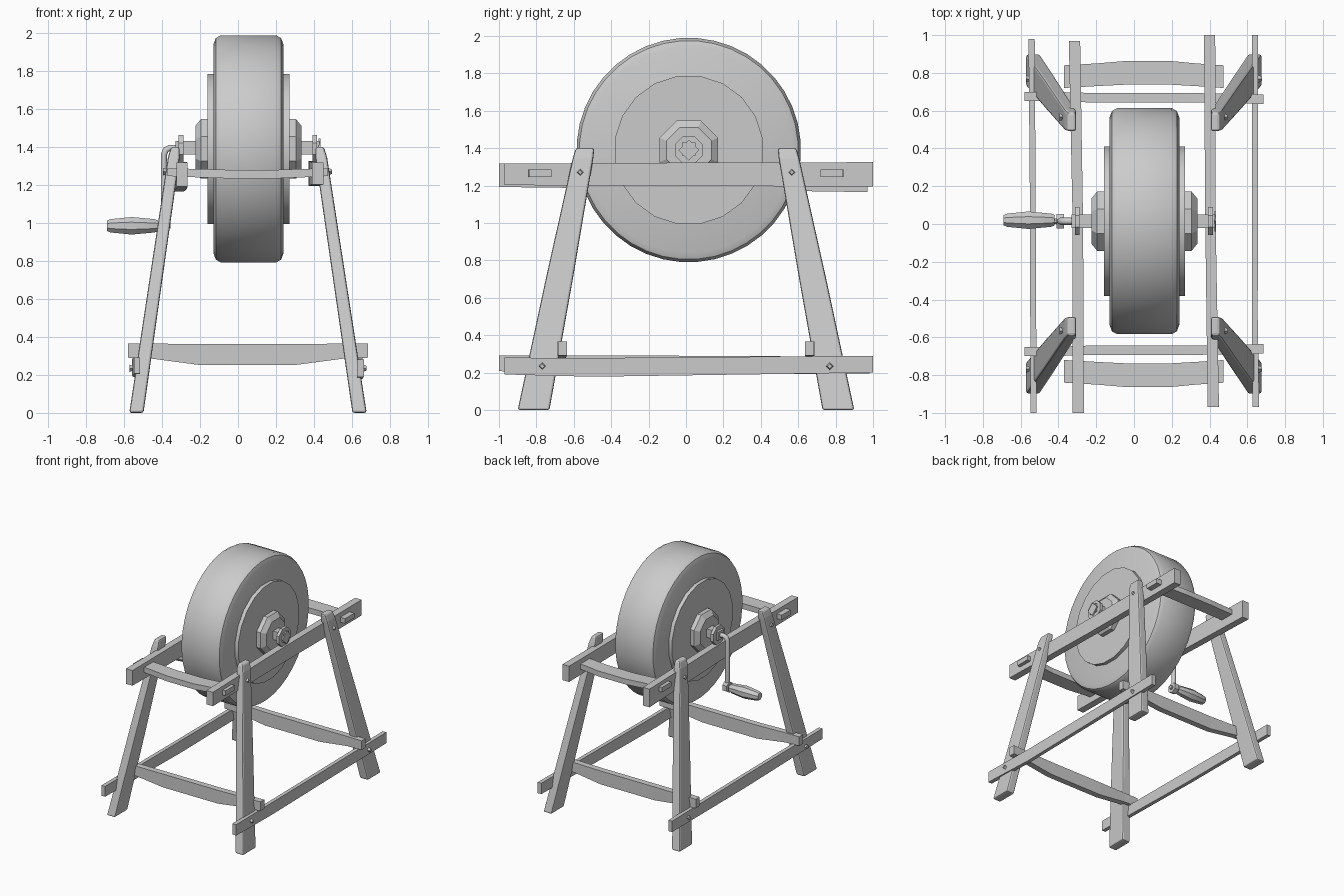
import bpy, bmesh, math
from mathutils import Vector

cube = bpy.data.objects.get("Cube")
if cube:
    bpy.data.objects.remove(cube, do_unlink=True)

grey = bpy.data.materials.new("plain grey")
grey.use_nodes = True
colour = (0.6, 0.6, 0.6, 1)
grey.diffuse_color = colour
grey.node_tree.nodes["Principled BSDF"].inputs["Base Color"].default_value = colour


def finish(name, bm, smooth=None):
    bmesh.ops.recalc_face_normals(bm, faces=bm.faces)
    mesh = bpy.data.meshes.new(name)
    bm.to_mesh(mesh)
    bm.free()
    mesh.materials.append(grey)
    obj = bpy.data.objects.new(name, mesh)
    bpy.context.collection.objects.link(obj)
    if smooth:
        bpy.ops.object.select_all(action='DESELECT')
        obj.select_set(True)
        bpy.context.view_layer.objects.active = obj
        bpy.ops.object.shade_smooth_by_angle(angle=math.radians(smooth))
    return obj


def skin(name, rings, smooth=None):
    """Join closed rings of points into a capped solid."""
    bm = bmesh.new()
    loops = [[bm.verts.new(p) for p in ring] for ring in rings]
    n = len(loops[0])
    for a, b in zip(loops, loops[1:]):
        for i in range(n):
            j = (i + 1) % n
            bm.faces.new((a[i], a[j], b[j], b[i]))
    bm.faces.new(loops[0])
    bm.faces.new(loops[-1])
    return finish(name, bm, smooth)


def lathe(name, profile, sides, z, y=0.015, turn=0.5, smooth=None):
    """Spin (x, radius) pairs around an axis parallel to x."""
    rings = []
    for x, r in profile:
        angles = [math.tau * (i + turn) / sides for i in range(sides)]
        rings.append([(x, y + r * math.cos(a), z + r * math.sin(a)) for a in angles])
    return skin(name, rings, smooth)


def beam(name, axis, stations):
    """Rectangular timber: each station is (centre, width, height)."""
    rings = []
    for c, w, h in stations:
        side = Vector((1, 0, 0)) if axis != "x" else Vector((0, 1, 0))
        up = Vector((0, 1, 0)) if axis == "z" else Vector((0, 0, 1))
        rings.append([Vector(c) + side * w * s / 2 + up * h * t / 2
                      for s, t in ((-1, -1), (1, -1), (1, 1), (-1, 1))])
    return skin(name, rings)


# Wheel, side discs, hubs and axle
AXLE = 1.39
MID = 0.055


def both(pairs):
    """Mirror half a lathe profile about the wheel centre."""
    return [(MID - d, r) for d, r in reversed(pairs)] + [(MID + d, r) for d, r in pairs]


lathe("grindstone", both([(0.145, 0.6), (0.172, 0.585), (0.185, 0.55)]), 40, AXLE, smooth=35)
lathe("side_discs", both([(0.215, 0.4)]), 20, AXLE, smooth=35)
lathe("hubs", both([(0.25, 0.17), (0.28, 0.13)]), 8, AXLE)
lathe("axle", [(-0.33, 0.05), (0.43, 0.05)], 4, AXLE + 0.005)
for side, x in (("right", -0.3), ("left", 0.405)):
    lathe(side + "_axle_collar", [(x - 0.012, 0.08), (x + 0.012, 0.08)], 8, AXLE)
lathe("axle_end", [(0.425, 0.055), (0.435, 0.055)], 4, AXLE, turn=0)

# Long rails, one pair at wheel height and one pair near the floor
beam("right_upper_rail", "y", [((-0.295, -1, 1.255), 0.06, 0.125),
     ((-0.297, 0, 1.25), 0.055, 0.14), ((-0.315, 0.97, 1.24), 0.06, 0.15)])
beam("left_upper_rail", "y", [((0.42, -0.97, 1.26), 0.06, 0.115),
     ((0.405, 0, 1.26), 0.055, 0.125), ((0.40, 1, 1.26), 0.06, 0.13)])
beam("right_lower_rail", "y", [((-0.532, -1, 0.25), 0.033, 0.085),
     ((-0.535, 0, 0.24), 0.03, 0.1), ((-0.542, 0.98, 0.24), 0.033, 0.09)])
beam("left_lower_rail", "y", [((0.645, -0.97, 0.235), 0.035, 0.09),
     ((0.64, -0.5, 0.228), 0.03, 0.1), ((0.64, 1, 0.245), 0.033, 0.09)])

# Splayed legs with softened tops, and the pegs that pin them
for end, s in (("front", -1), ("back", 1)):
    for side, foot_x, top_x, m in (("right", -0.535, -0.33, -1), ("left", 0.64, 0.43, 1)):
        foot = Vector((foot_x, s * 0.815, 0))
        top = Vector((top_x, s * 0.54, 1.4))
        leg = beam(end + "_" + side + "_leg", "z",
                   [(foot, 0.075, 0.17), (foot.lerp(top, 0.5), 0.068, 0.145),
                    (foot.lerp(top, 0.96), 0.062, 0.11), (top, 0.045, 0.1)])
        bevel = leg.modifiers.new("worn edges", 'BEVEL')
        bevel.width = 0.012
        bevel.segments = 2
        bevel.limit_method = 'ANGLE'
        for level, z, t in (("upper", 1.27, 0.907), ("lower", 0.235, 0.168)):
            p = foot.lerp(top, t)
            x = p.x + m * 0.035 if level == "upper" else p.x + m * 0.062
            lathe(f"{end}_{side}_{level}_peg", [(x - 0.01, 0.02), (x + 0.01, 0.012)],
                  4, z, y=p.y, turn=0)

    # Cross bars between the two sides
    beam(end + "_lower_cross_bar", "x",
         [((-0.58, s * 0.675, 0.328), 0.05, 0.075), ((-0.45, s * 0.675, 0.325), 0.05, 0.08),
          ((-0.2, s * 0.668, 0.307), 0.05, 0.11), ((0.3, s * 0.668, 0.307), 0.05, 0.11),
          ((0.55, s * 0.665, 0.325), 0.05, 0.08), ((0.685, s * 0.66, 0.328), 0.05, 0.075)])
    beam(end + "_upper_cross_bar", "x",
         [((-0.37, s * 0.78, 1.267), 0.12, 0.04), ((-0.2, s * 0.79, 1.262), 0.12, 0.045),
          ((-0.05, s * 0.8, 1.257), 0.125, 0.045), ((0.2, s * 0.8, 1.257), 0.125, 0.045),
          ((0.33, s * 0.79, 1.262), 0.12, 0.045), ((0.475, s * 0.78, 1.267), 0.12, 0.04)])

# Crank rod with a bend at the top, and its turned grip
curve = bpy.data.curves.new("crank_arm", 'CURVE')
curve.dimensions = '3D'
curve.bevel_depth = 0.019
curve.bevel_resolution = 1
curve.use_fill_caps = True
points = [(-0.30, 1.395), (-0.36, 1.395), (-0.38, 1.385), (-0.39, 1.36), (-0.39, 0.97)]
spline = curve.splines.new('POLY')
spline.points.add(len(points) - 1)
for point, (x, z) in zip(spline.points, points):
    point.co = (x, 0.015, z, 1)
curve.materials.append(grey)
bpy.context.collection.objects.link(bpy.data.objects.new("crank_arm", curve))
lathe("crank_nut", [(-0.41, 0.045), (-0.37, 0.045)], 6, 0.985)
lathe("grip_pin", [(-0.45, 0.016), (-0.355, 0.016)], 8, 0.985)
lathe("crank_grip", [(-0.69, 0.03), (-0.67, 0.038), (-0.56, 0.05), (-0.44, 0.038),
      (-0.42, 0.03)], 8, 0.985, y=0.02, smooth=25)
